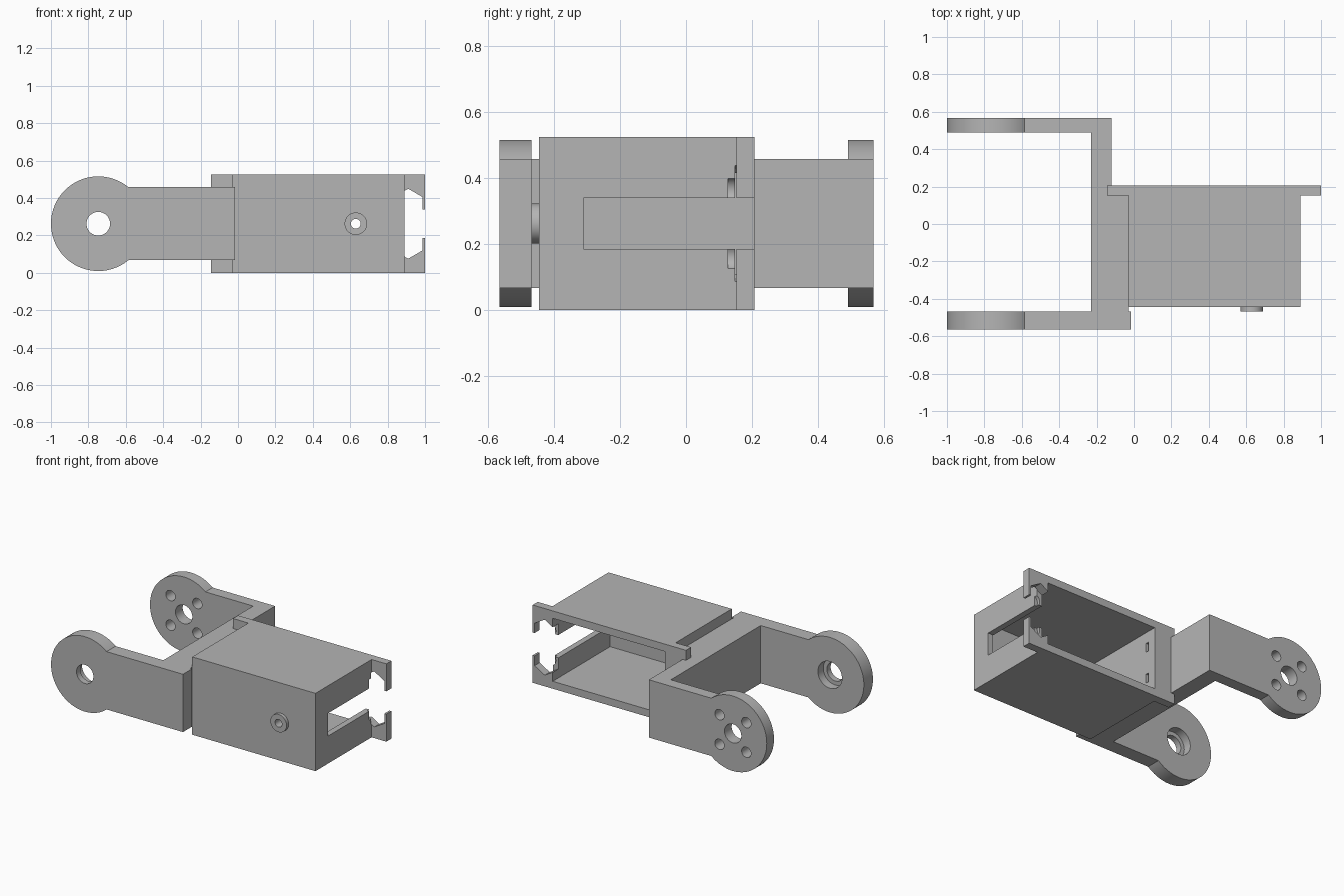
import bpy, bmesh
from math import pi
from mathutils import Matrix

if "Cube" in bpy.data.objects:
    bpy.data.objects.remove(bpy.data.objects["Cube"], do_unlink=True)

grey = bpy.data.materials.new("plain grey")
grey.use_nodes = True
colour = (0.46, 0.46, 0.46, 1)
grey.diffuse_color = colour
grey.node_tree.nodes["Principled BSDF"].inputs["Base Color"].default_value = colour

MID = 0.2625     # height of the centre line
PIVOT = -0.747   # x of the fork pivot


def finish(name, bm):
    mesh = bpy.data.meshes.new(name)
    bm.to_mesh(mesh)
    bm.free()
    mesh.materials.append(grey)
    obj = bpy.data.objects.new(name, mesh)
    bpy.context.collection.objects.link(obj)
    return obj


def box(name, x, y, z):
    bm = bmesh.new()
    bmesh.ops.create_cube(bm, size=1)
    for v in bm.verts:
        for i, (low, high) in enumerate((x, y, z)):
            v.co[i] = high if v.co[i] > 0 else low
    return finish(name, bm)


def rod(name, x, z, radius, y, sides=48):
    """Cylinder along y; a six-sided rod has a corner at the top."""
    bm = bmesh.new()
    bmesh.ops.create_cone(bm, cap_ends=True, segments=sides, radius1=radius,
                          radius2=radius, depth=y[1] - y[0])
    turn = Matrix.Rotation(pi / 2, 4, "X")
    place = Matrix.Translation((x, sum(y) / 2, z))
    bmesh.ops.transform(bm, matrix=place @ turn, verts=bm.verts)
    return finish(name, bm)


def combine(target, tools, operation):
    for tool in tools:
        mod = target.modifiers.new(operation.lower(), "BOOLEAN")
        mod.operation, mod.solver, mod.object = operation, "EXACT", tool
        bpy.context.view_layer.objects.active = target
        bpy.ops.object.modifier_apply(modifier=mod.name)
        bpy.data.objects.remove(tool, do_unlink=True)


# Fork: a round-ended arm on each side
arm_z = (MID - 0.195, MID + 0.195)
front_y, back_y = (-0.565, -0.468), (0.49, 0.567)
front_arm = box("front_arm", (PIVOT, -0.015), front_y, arm_z)
combine(front_arm, [rod("disc", PIVOT, MID, 0.253, front_y, 96)], "UNION")
combine(front_arm, [
    rod("pivot_hole", PIVOT, MID, 0.063, (-0.6, -0.4)),
    rod("counterbore", PIVOT, MID, 0.09, (-0.525, -0.4))], "DIFFERENCE")

back_arm = box("back_arm", (PIVOT, -0.12), back_y, arm_z)
combine(back_arm, [rod("disc", PIVOT, MID, 0.253, back_y, 96)], "UNION")
holes = [rod("screw_hole", PIVOT + sx * 0.1, MID + sz * 0.1, 0.035, (0.4, 0.6), 32)
         for sx in (-1, 1) for sz in (-1, 1)]
holes.append(rod("pivot_hole", PIVOT, MID, 0.063, (0.4, 0.6)))
combine(back_arm, holes, "DIFFERENCE")

# Spine joining the arms, thicker beside the housing
spine = box("spine", (-0.23, -0.12), (-0.468, 0.49), arm_z)
combine(spine, [box("web", (-0.2, -0.03), (-0.468, 0.156), arm_z)], "UNION")

# Housing with its rear flange and front boss
housing = box("housing", (-0.03, 0.89), (-0.445, 0.207), (0, 0.525))
combine(housing, [box("flange", (-0.145, 1.0), (0.153, 0.207), (0, 0.525)),
                  rod("boss", 0.63, MID, 0.06, (-0.468, -0.43))], "UNION")
cuts = [box("cavity", (0.01, 0.85), (-0.405, 0.3), (0.05, 0.475)),
        box("cable_slot", (0.7, 1.1), (-0.31, 0.3), (MID - 0.077, MID + 0.077)),
        rod("boss_hole", 0.63, MID, 0.026, (-0.6, -0.35), 32)]
# Nut pockets, screw holes and end-wall notches, mirrored in height
for side in (-1, 1):
    z = MID + side * 0.1
    cuts += [rod("nut_pocket", 0.91, z, 0.087, (0.148, 0.3), 6),
             rod("screw_hole", 0.91, z, 0.042, (0.127, 0.2), 32),
             box("notch", (-0.015, 0.05), (0.127, 0.148), sorted((MID + side * 0.077, MID + side * 0.138)))]
combine(housing, cuts, "DIFFERENCE")

# Smooth the round walls only
for part in (front_arm, back_arm, spine, housing):
    bpy.ops.object.select_all(action="DESELECT")
    part.select_set(True)
    bpy.context.view_layer.objects.active = part
    bpy.ops.object.shade_smooth_by_angle(angle=pi / 6)
